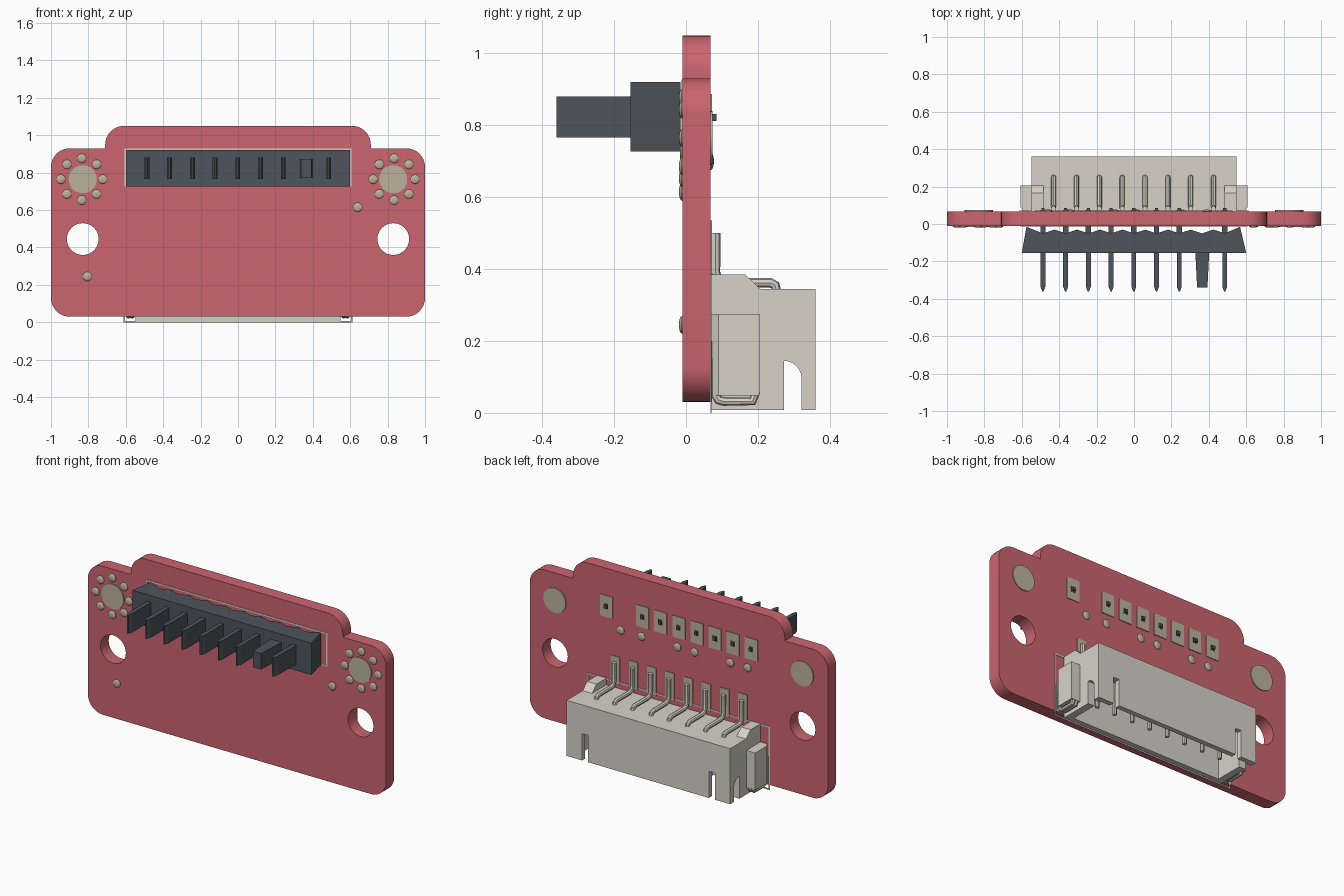
import bpy, bmesh
from math import pi, sin, cos
from mathutils import Vector

if "Cube" in bpy.data.objects:
    bpy.data.objects.remove(bpy.data.objects["Cube"])


def mat(name, c):
    m = bpy.data.materials.new(name)
    m.diffuse_color = (*c, 1)
    m.use_nodes = True
    m.node_tree.nodes["Principled BSDF"].inputs["Base Color"].default_value = m.diffuse_color
    return m


RED = mat("red_board", (0.6, 0.13, 0.16))
DARK = mat("dark_plastic", (0.075, 0.09, 0.105))
GOLD = mat("tinned_pad", (0.5, 0.45, 0.33))
CREAM = mat("cream_plastic", (0.68, 0.65, 0.58))


def finish(name, bm, m):
    bmesh.ops.recalc_face_normals(bm, faces=bm.faces[:])
    me = bpy.data.meshes.new(name)
    bm.to_mesh(me)
    bm.free()
    ob = bpy.data.objects.new(name, me)
    bpy.context.collection.objects.link(ob)
    if m:
        me.materials.append(m)
    return ob


def smooth(ob):
    bpy.ops.object.select_all(action='DESELECT')
    ob.select_set(True)
    bpy.context.view_layer.objects.active = ob
    bpy.ops.object.shade_smooth_by_angle(angle=0.6)


def add_box(bm, x, y, z):
    v = bmesh.ops.create_cube(bm, size=1)["verts"]
    for p in v:
        p.co = [(a + b) / 2 + c * (b - a) for c, (a, b) in zip(p.co, (x, y, z))]
    return v


def add_prism(bm, pts, a, b, place):
    # extrude a 2D profile from a to b; place(u, v, w) gives the 3D point
    lo = [bm.verts.new(place(u, v, a)) for u, v in pts]
    hi = [bm.verts.new(place(u, v, b)) for u, v in pts]
    bm.faces.new(lo)
    bm.faces.new(hi[::-1])
    for i in range(len(pts)):
        j = (i + 1) % len(pts)
        bm.faces.new((lo[i], lo[j], hi[j], hi[i]))


def circle(x, z, r, n=32):
    return [(x + r * cos(2 * pi * i / n), z + r * sin(2 * pi * i / n)) for i in range(n)]


def rounded(corners, n=8):
    # round each corner (x, z, radius) of a right-angled outline
    out = []
    for i, (x, z, r) in enumerate(corners):
        p = Vector((x, z))
        if r == 0:
            out.append((x, z))
            continue
        a = (Vector(corners[i - 1][:2]) - p).normalized()
        b = (Vector(corners[(i + 1) % len(corners)][:2]) - p).normalized()
        c = p + (a + b) * r
        out += [tuple(c - b * r * cos(t) - a * r * sin(t))
                for t in [pi / 2 * k / n for k in range(n + 1)]]
    return out


def plate(name, loops, y0, y1, m):
    # flat plate in the XZ plane, inner loops become holes
    cu = bpy.data.curves.new(name, 'CURVE')
    cu.dimensions, cu.fill_mode, cu.extrude = '2D', 'BOTH', (y1 - y0) / 2
    for loop in loops:
        s = cu.splines.new('POLY')
        s.points.add(len(loop) - 1)
        for p, (x, z) in zip(s.points, loop):
            p.co = (x, z, 0, 1)
        s.use_cyclic_u = True
    ob = bpy.data.objects.new(name, cu)
    bpy.context.collection.objects.link(ob)
    ob.location.y, ob.rotation_euler.x = (y0 + y1) / 2, pi / 2
    bpy.ops.object.select_all(action='DESELECT')
    ob.select_set(True)
    bpy.context.view_layer.objects.active = ob
    bpy.ops.object.convert(target='MESH')
    ob = bpy.context.object
    ob.data.materials.clear()
    ob.data.materials.append(m)
    smooth(ob)


def rect(x, z0, z1):
    return [(-x, z0), (x, z0), (x, z1), (-x, z1)]


def yz(u, v, w): return (w, u, v)
def xy(u, v, w): return (u, v, w)
def xz(u, v, w): return (u, w, v)


# circuit board with top tab and two mounting holes
R = 0.1
outline = rounded([(-1, .03, R), (1, .03, R), (1, .93, R), (.71, .93, 0), (.71, 1.05, R),
                   (-.71, 1.05, R), (-.71, .93, 0), (-1, .93, R)])
plate("board", [outline, circle(-.83, .445, .085), circle(.83, .445, .085)], -.01, .068, RED)

# printed outlines around both connectors
plate("front_outline", [rect(.608, .725, .928), rect(.6, .733, .92)], -.013, -.01, CREAM)
plate("back_outline", [rect(.612, 0, .385), rect(.604, .008, .377)], .068, .071, CREAM)

# large round pads showing on both faces, with a ring of small domes on the front
bm = bmesh.new()
for s in (-1, 1):
    add_prism(bm, circle(s * .83, .765, .075), -.016, .074, xz)
smooth(finish("round_pads", bm, GOLD))


def domes(name, spots, y):
    bm = bmesh.new()
    for x, z in spots:
        v = bmesh.ops.create_uvsphere(bm, u_segments=14, v_segments=8, radius=.025)["verts"]
        for p in v:
            p.co = (p.co.x + x, p.co.y * .35 + y, p.co.z + z)
    smooth(finish(name, bm, GOLD))


ring = [p for s in (-1, 1) for p in circle(s * .835, .765, .112, 8)
        if not (abs(p[0]) > .9 and p[1] < .66)]
domes("front_vias", ring + [(.64, .615), (-.805, .245)], -.011)
domes("back_vias", [(x, .7) for x in (.39, .25, .01, -.105, -.345, -.46)], .069)

# front header housing: zigzag back edge, solid front
header_x = [-.487 + .1215 * i for i in range(9)]
pin_x = [x for i, x in enumerate(header_x) if i != 7]
back = [(.567, -.015)]
for x in reversed(header_x):
    back += [(x, -.05), (x - .06, -.03)]
back[-1] = (-.575, -.015)
bm = bmesh.new()
add_prism(bm, [(-.6, -.155), (.6, -.155)] + back, .727, .92, xy)
finish("header_housing", bm, DARK)

# front header blades with pointed tips and narrow tails through the board
bm = bmesh.new()
for x in pin_x:
    add_prism(bm, [(x - .013, -.15), (x - .013, -.335), (x - .004, -.36), (x + .004, -.36),
                   (x + .013, -.335), (x + .013, -.15)], .766, .88, xy)
    for p in add_box(bm, (x - .014, x + .014), (-.06, .085), (.806, .838)):
        if p.co.y > 0:
            p.co.x = x + (p.co.x - x) * .6
            p.co.z = .822 + (p.co.z - .822) * .6
    add_box(bm, (x - .014, x + .014), (-.06, .074), (.806, .838))
finish("header_pins", bm, DARK)

# blanking key
bm = bmesh.new()
for p in add_box(bm, (.328, .402), (-.34, -.15), (.775, .872)):
    if p.co.y < -.3:
        p.co.x = .365 + (p.co.x - .365) * .75
finish("header_key", bm, DARK)

# rectangular solder pads on the back
con_x = [-.43 + .1222 * i for i in range(8)]
bm = bmesh.new()
for x in pin_x:
    add_box(bm, (x - .042, x + .042), (.066, .073), (.757, .887))
for x in con_x:
    add_box(bm, (x - .03, x + .03), (.066, .072), (.37, .535))
for s in (-1, 1):
    add_box(bm, sorted((s * .54, s * .6)), (.066, .072), (.03, .2))
finish("solder_pads", bm, GOLD)

# back connector shell, hollowed from below with end and face slots
bm = bmesh.new()
add_box(bm, (-.548, .548), (.07, .36), (.008, .345))
shell = finish("connector_shell", bm, CREAM)
bm = bmesh.new()
add_box(bm, (-.505, .505), (.1, .33), (-.05, .25))
cavity = finish("cavity_cutter", bm, None)
bm = bmesh.new()
arch = [(.272, -.05), (.272, .145)] + [(.272 + .05 * sin(t), .095 + .05 * cos(t))
                                     for t in [pi / 2 * k / 6 for k in range(1, 7)]] + [(.322, -.05)]
add_prism(bm, arch, -.7, .7, yz)
side_slot = finish("side_slot_cutter", bm, None)
bm = bmesh.new()
for s in (-1, 1):
    add_box(bm, sorted((s * .405, s * .445)), (.3, .4), (-.05, .17))
face_slot = finish("face_slot_cutter", bm, None)
for c in (cavity, side_slot, face_slot):
    mod = shell.modifiers.new("cut", 'BOOLEAN')
    mod.operation, mod.solver, mod.object = 'DIFFERENCE', 'EXACT', c
    bpy.context.view_layer.objects.active = shell
    bpy.ops.object.modifier_apply(modifier=mod.name)
    bpy.data.objects.remove(c)
smooth(shell)

# raised shoulders and side ears
for s, side in ((-1, "left"), (1, "right")):
    bm = bmesh.new()
    add_prism(bm, [(.07, .32), (.07, .385), (.165, .385), (.207, .345), (.207, .32)],
              s * .485, s * .548, yz)
    finish(side + "_shoulder", bm, CREAM)
    bm = bmesh.new()
    add_prism(bm, [(s * .54, .07), (s * .59, .07), (s * .607, .09), (s * .607, .205),
                   (s * .54, .205)], .048, .275, xy)
    finish(side + "_ear", bm, CREAM)


def bars(name, paths, r):
    # round-cornered bent metal bars along polyline paths
    cu = bpy.data.curves.new(name, 'CURVE')
    cu.dimensions, cu.bevel_depth, cu.bevel_resolution, cu.use_fill_caps = '3D', r, 2, True
    for pts in paths:
        s = cu.splines.new('POLY')
        s.points.add(len(pts) - 1)
        for p, c in zip(s.points, pts):
            p.co = (*c, 1)
    ob = bpy.data.objects.new(name, cu)
    bpy.context.collection.objects.link(ob)
    bpy.ops.object.select_all(action='DESELECT')
    ob.select_set(True)
    bpy.context.view_layer.objects.active = ob
    bpy.ops.object.convert(target='MESH')
    ob = bpy.context.object
    ob.data.materials.clear()
    ob.data.materials.append(CREAM)
    smooth(ob)


# bent contact pins and end anchor tabs
bars("connector_pins", [[(x, .082, .5), (x, .082, .39), (x, .09, .37), (x, .11, .362),
                         (x, .235, .362), (x, .248, .355), (x, .252, .335)]
                        for x in con_x], .0135)
bars("contact_blades", [[(x, .2, .27), (x, .2, .06)] for x in con_x], .012)
bars("anchor_tabs", [[(s * x, .082, .152), (s * x, .082, .05), (s * x, .09, .036),
                      (s * x, .105, .032), (s * x, .185, .032), (s * x, .195, .06)]
                     for s in (-1, 1) for x in (.565, .585)], .0125)
